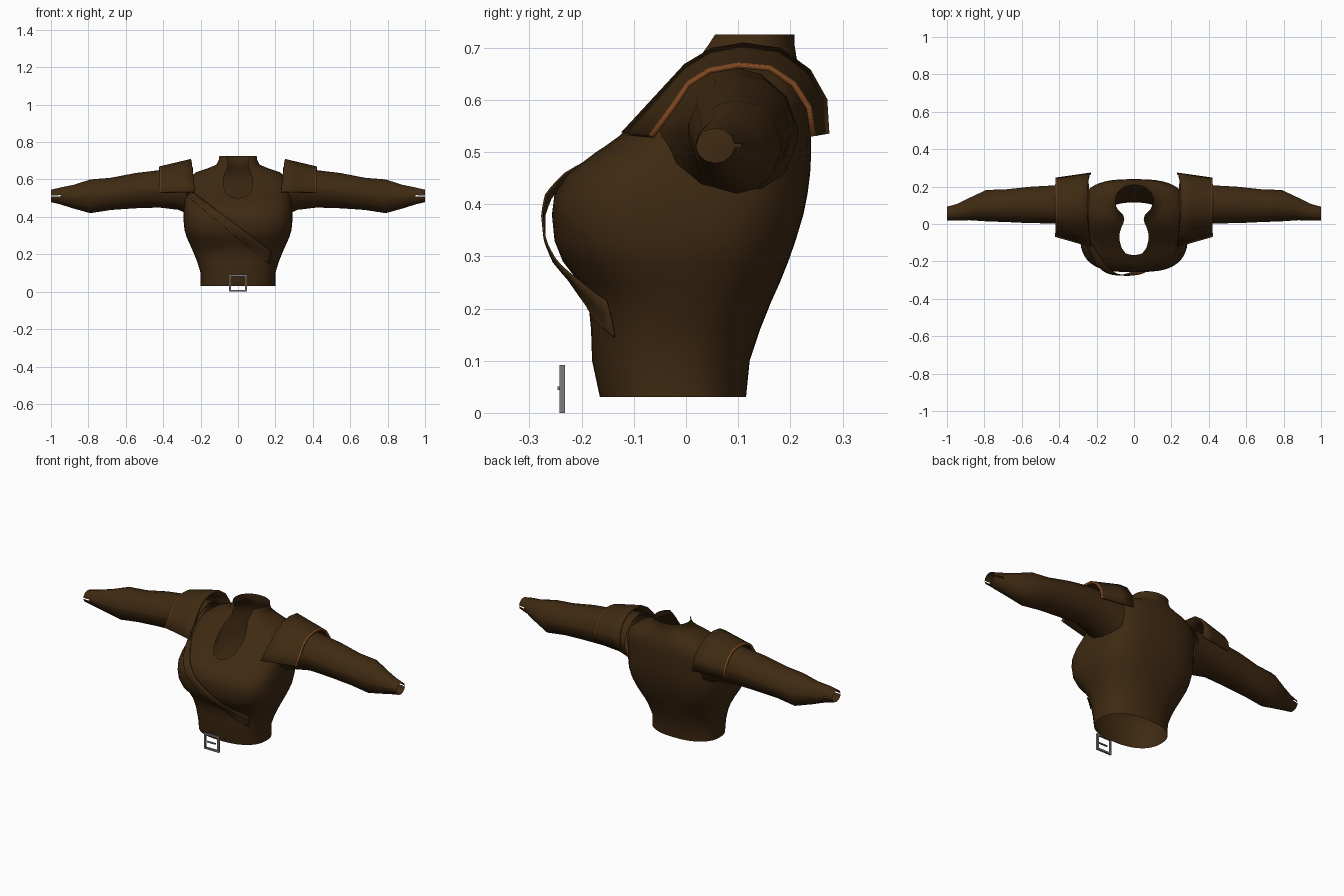
import bpy, bmesh, math

cube = bpy.data.objects.get("Cube")
if cube:
    bpy.data.objects.remove(cube, do_unlink=True)


def material(name, rgb):
    m = bpy.data.materials.new(name)
    m.use_nodes = True
    m.diffuse_color = (*rgb, 1)
    m.node_tree.nodes["Principled BSDF"].inputs["Base Color"].default_value = (*rgb, 1)
    return m


LEATHER = material("dark_brown_leather", (0.05, 0.023, 0.006))
TRIM = material("tan_trim", (0.22, 0.065, 0.015))
METAL = material("grey_metal", (0.2, 0.2, 0.2))


def finish(bm, name, mats, mirror=False, thickness=0, smooth=35):
    bmesh.ops.remove_doubles(bm, verts=bm.verts, dist=0.0005)
    bmesh.ops.recalc_face_normals(bm, faces=bm.faces)
    mesh = bpy.data.meshes.new(name)
    bm.to_mesh(mesh)
    bm.free()
    for m in mats:
        mesh.materials.append(m)
    ob = bpy.data.objects.new(name, mesh)
    bpy.context.collection.objects.link(ob)
    bpy.ops.object.select_all(action="DESELECT")
    ob.select_set(True)
    bpy.context.view_layer.objects.active = ob
    if smooth:
        bpy.ops.object.shade_smooth_by_angle(angle=math.radians(smooth))
    if thickness:
        s = ob.modifiers.new("thickness", "SOLIDIFY")
        s.thickness, s.offset = thickness, 0
    if mirror:
        ob.modifiers.new("mirror", "MIRROR").use_mirror_merge = False
    return ob


def loft(rows, closed=False, keep=lambda i, j: True, mat=lambda i, j: 0):
    """Skin quads between successive rows of points."""
    bm = bmesh.new()
    grid = [[bm.verts.new(p) for p in row] for row in rows]
    n = len(rows[0])
    for i in range(len(rows) - 1):
        for j in range(n if closed else n - 1):
            if keep(i, j):
                k = (j + 1) % n
                f = bm.faces.new((grid[i][j], grid[i][k], grid[i + 1][k], grid[i + 1][j]))
                f.material_index = mat(i, j)
    return bm


# Torso sections: height, half width, front, back, roundness, half width of neck slit
TORSO = [
    (.03, .20, -.165, .115, .85, 0), (.10, .20, -.18, .122, .85, 0),
    (.16, .218, -.182, .142, .85, 0), (.21, .238, -.187, .162, .82, 0),
    (.25, .256, -.205, .18, .76, 0), (.29, .274, -.236, .196, .70, 0),
    (.33, .286, -.252, .21, .66, 0), (.38, .291, -.257, .225, .64, 0),
    (.42, .291, -.252, .233, .64, 0), (.46, .288, -.225, .238, .66, 0),
    (.50, .285, -.172, .24, .70, 0), (.51, .285, -.157, .24, .70, .045),
    (.53, .284, -.13, .24, .71, .066), (.57, .28, -.087, .24, .73, .078),
    (.61, .262, -.047, .237, .76, .076), (.64, .222, -.018, .228, .80, .066),
    (.66, .16, 0, .22, .85, .057), (.68, .115, .017, .212, .9, .052),
    (.705, .103, .03, .208, .95, .056), (.725, .10, .038, .208, .95, .064),
]


def power(v, e):
    return math.copysign(abs(v) ** e, v)


def torso_ring(z, a, front, back, e, slit, n=40):
    mid, half = (front + back) / 2, (back - front) / 2
    start = math.asin((slit / a) ** (1 / e))
    ring = []
    for k in range(n + 1):
        t = start + (2 * math.pi - 2 * start) * k / n
        ring.append((a * power(math.sin(t), e), mid - half * power(math.cos(t), e), z))
    return ring


finish(loft([torso_ring(*s) for s in TORSO]), "torso", [LEATHER], smooth=45)


def chest_front(x, z):
    """Depth of the front of the torso at x, z."""
    for lo, hi in zip(TORSO, TORSO[1:]):
        if lo[0] <= z <= hi[0]:
            f = (z - lo[0]) / (hi[0] - lo[0])
            _, a, front, back, e, _ = [p + (q - p) * f for p, q in zip(lo, hi)]
            u = min(abs(x) / a, 0.97)
            rest = (1 - u ** (2 / e)) ** (e / 2)
            return (front + back) / 2 - (back - front) / 2 * rest
    return 0


# Sleeves: x, centre y, radius y, centre z, radius z
SLEEVE = [
    (.24, .08, .135, .535, .13), (.32, .092, .117, .548, .11), (.42, .105, .102, .55, .10),
    (.55, .102, .098, .54, .094), (.68, .098, .088, .523, .086), (.79, .098, .084, .51, .09),
    (.88, .08, .06, .508, .063), (.95, .062, .044, .512, .045), (1.0, .056, .037, .512, .033),
]
quarter = [5, 33, 62, 90]
angles = quarter + [180 - d for d in quarter[-2::-1]]
angles += [d + 180 for d in angles]
rings = [[(x, cy + ry * math.cos(math.radians(d)), cz + rz * math.sin(math.radians(d)))
          for d in angles] for x, cy, ry, cz, rz in SLEEVE]
# Cuffs are split at the front and back
half_turn = len(angles) // 2
finish(loft(rings, True, lambda i, j: i < len(rings) - 2 or (j + 1) % half_turn),
       "sleeves", [LEATHER], mirror=True)

# Shoulder guards arch from chest to back, with a tan outer edge
inner = [(-.12, .535), (-.06, .60), (.0, .665), (.05, .695), (.11, .705),
         (.18, .695), (.235, .655), (.266, .60), (.27, .535)]
outer = [(-.065, .53), (-.025, .585), (.005, .63), (.045, .655), (.10, .665),
         (.16, .66), (.205, .63), (.235, .585), (.243, .53)]
rows = []
for t in (0, .33, .66, .96, 1):
    rows.append([(.23 + .02 * math.sin(math.pi * k / 8) * (1 - t) + .19 * t,
                  p[0] + (q[0] - p[0]) * t, p[1] + (q[1] - p[1]) * t)
                 for k, (p, q) in enumerate(zip(inner, outer))])
finish(loft(rows, mat=lambda i, j: int(i == 3)), "shoulder_guards",
       [LEATHER, TRIM], mirror=True, thickness=.01)

# Chest strap crosses from the right armpit to the left waist
rows = []
for k in range(25):
    s = k / 24
    row = []
    for across in (0, .08, .5, 1):
        x = -.28 + .45 * s + (.03 - .02 * s) * across
        z = .52 - .375 * s + (.02 + .05 * s) * across
        row.append((x, chest_front(x, z) - .006 - .013 * math.sin(math.pi * s), z))
    rows.append(row)
finish(loft(rows, mat=lambda i, j: int(j == 0 and i % 3 != 2)), "chest_strap",
       [LEATHER, TRIM], thickness=.004)


# Belt buckle: square frame and prong
def box(bm, centre, size):
    verts = bmesh.ops.create_cube(bm, size=1)["verts"]
    bmesh.ops.scale(bm, vec=size, verts=verts)
    bmesh.ops.translate(bm, vec=centre, verts=verts)


bm = bmesh.new()
for side in (-1, 1):
    box(bm, (side * .042, -.237, .046), (.01, .01, .092))
    box(bm, (0, -.237, .046 + side * .041), (.074, .01, .01))
box(bm, (0, -.243, .047), (.052, .007, .007))
finish(bm, "belt_buckle", [METAL], smooth=0)
